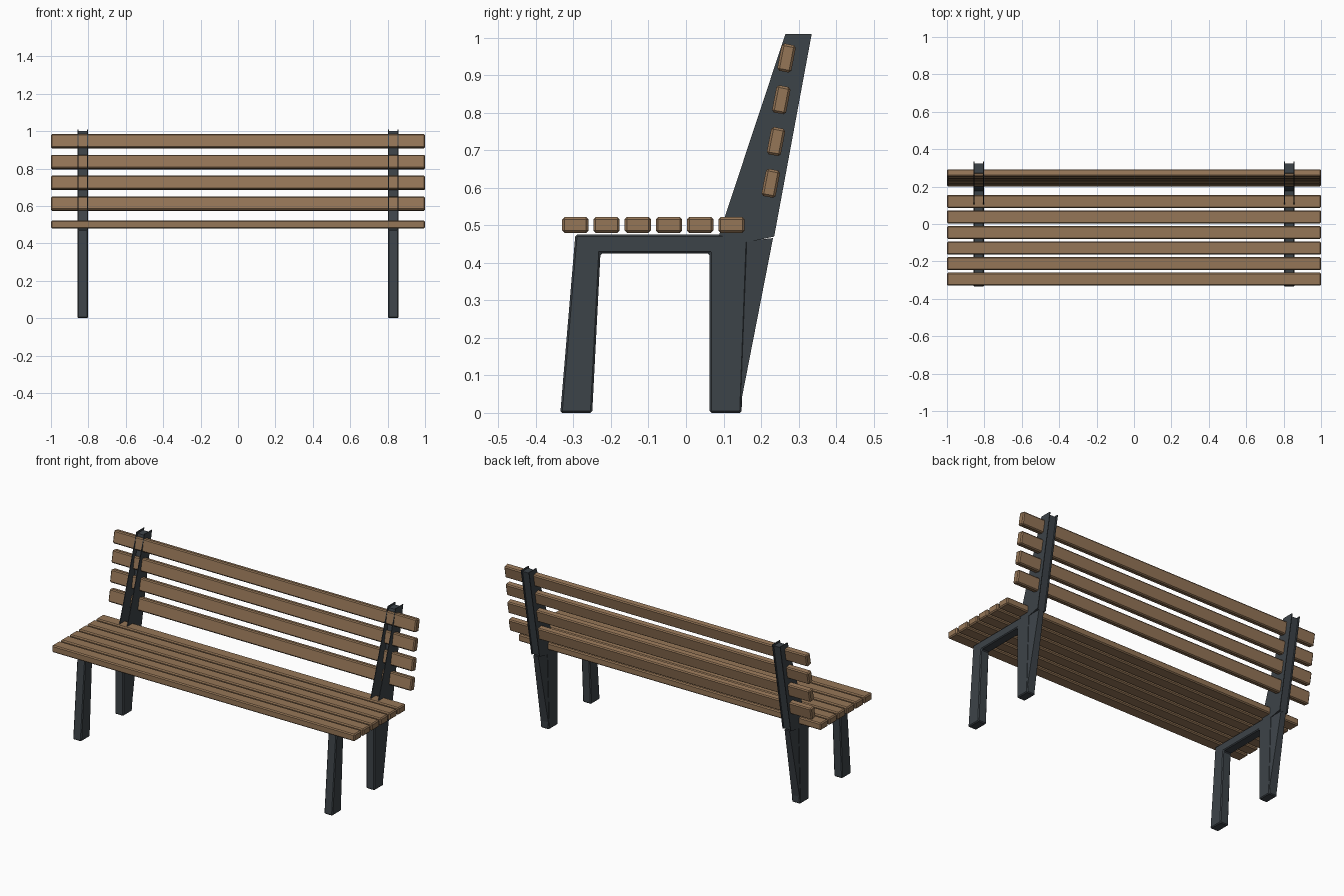
import bpy, bmesh, math
from mathutils import Vector

if "Cube" in bpy.data.objects:
    bpy.data.objects.remove(bpy.data.objects["Cube"])


def material(name, rgb):
    m = bpy.data.materials.new(name)
    m.diffuse_color = (*rgb, 1)
    m.use_nodes = True
    m.node_tree.nodes["Principled BSDF"].inputs["Base Color"].default_value = m.diffuse_color
    return m


WOOD = material("brown wood", (0.30, 0.18, 0.095))
METAL = material("dark grey metal", (0.046, 0.056, 0.065))


def finish(name, bm, mat, bevel=0.0):
    bmesh.ops.recalc_face_normals(bm, faces=bm.faces)
    me = bpy.data.meshes.new(name)
    bm.to_mesh(me)
    bm.free()
    ob = bpy.data.objects.new(name, me)
    bpy.context.collection.objects.link(ob)
    me.materials.append(mat)
    if bevel:
        b = ob.modifiers.new("bevel", 'BEVEL')
        b.width = bevel
        b.segments = 1
    return ob


def prism(name, profile, x0, x1, bevel=0.0):
    """Extrude a (y, z) profile from x0 to x1."""
    bm = bmesh.new()
    f = bm.faces.new([bm.verts.new((x0, y, z)) for y, z in profile])
    r = bmesh.ops.extrude_face_region(bm, geom=[f])
    moved = [v for v in r["geom"] if isinstance(v, bmesh.types.BMVert)]
    bmesh.ops.translate(bm, verts=moved, vec=(x1 - x0, 0, 0))
    return finish(name, bm, METAL, bevel)


def slat(name, y, z, depth, height, tilt=0.0):
    bm = bmesh.new()
    bmesh.ops.create_cube(bm, size=1)
    bmesh.ops.scale(bm, verts=bm.verts, vec=(2, depth, height))
    ob = finish(name, bm, WOOD, 0.006)
    ob.location = (0, y, z)
    ob.rotation_euler.x = tilt


# Seat boards
for i in range(6):
    slat(f"seat_slat_{i + 1}", -0.295 + i * 0.0832, 0.501, 0.070, 0.042)

# Tilted backrest boards
for i in range(4):
    slat(f"back_slat_{i + 1}", 0.226 + i * 0.014, 0.612 + i * 0.1113,
         0.038, 0.074, -math.radians(11))

LEGS = [(-0.335, 0), (-0.25, 0), (-0.228, 0.425), (0.063, 0.425), (0.063, 0),
        (0.148, 0), (0.165, 0.458), (0.225, 0.475), (-0.295, 0.475)]
POST_WALL = [(0.088, 0.473), (0.165, 0.455), (0.235, 0.470), (0.335, 1.01),
             (0.265, 1.01), (0.101, 0.515)]
POST_CORE = [(0.170, 0.457), (0.227, 0.470), (0.323, 1.0), (0.272, 1.0),
             (0.226, 0.612)]
H = 0.0275

for side, cx in (("left", -0.83), ("right", 0.83)):
    # Legs and seat rail in one piece
    prism(f"{side}_leg_frame", LEGS, cx - H, cx + H, 0.005)
    # Back post: recessed core between two thin side plates
    prism(f"{side}_post_core", POST_CORE, cx - H + 0.002, cx + H - 0.002)
    prism(f"{side}_post_outer_plate", POST_WALL, cx - H, cx - H + 0.004)
    prism(f"{side}_post_inner_plate", POST_WALL, cx + H - 0.004, cx + H)
    # Tapered web behind the rear leg
    bm = bmesh.new()
    for y, z, h in ((0.162, 0.458, 0.026), (0.145, 0.02, 0.026), (0.232, 0.466, 0.016)):
        for s in (-1, 1):
            bm.verts.new(Vector((cx + s * h, y, z)))
    bmesh.ops.convex_hull(bm, input=bm.verts)
    finish(f"{side}_rear_leg_web", bm, METAL)
